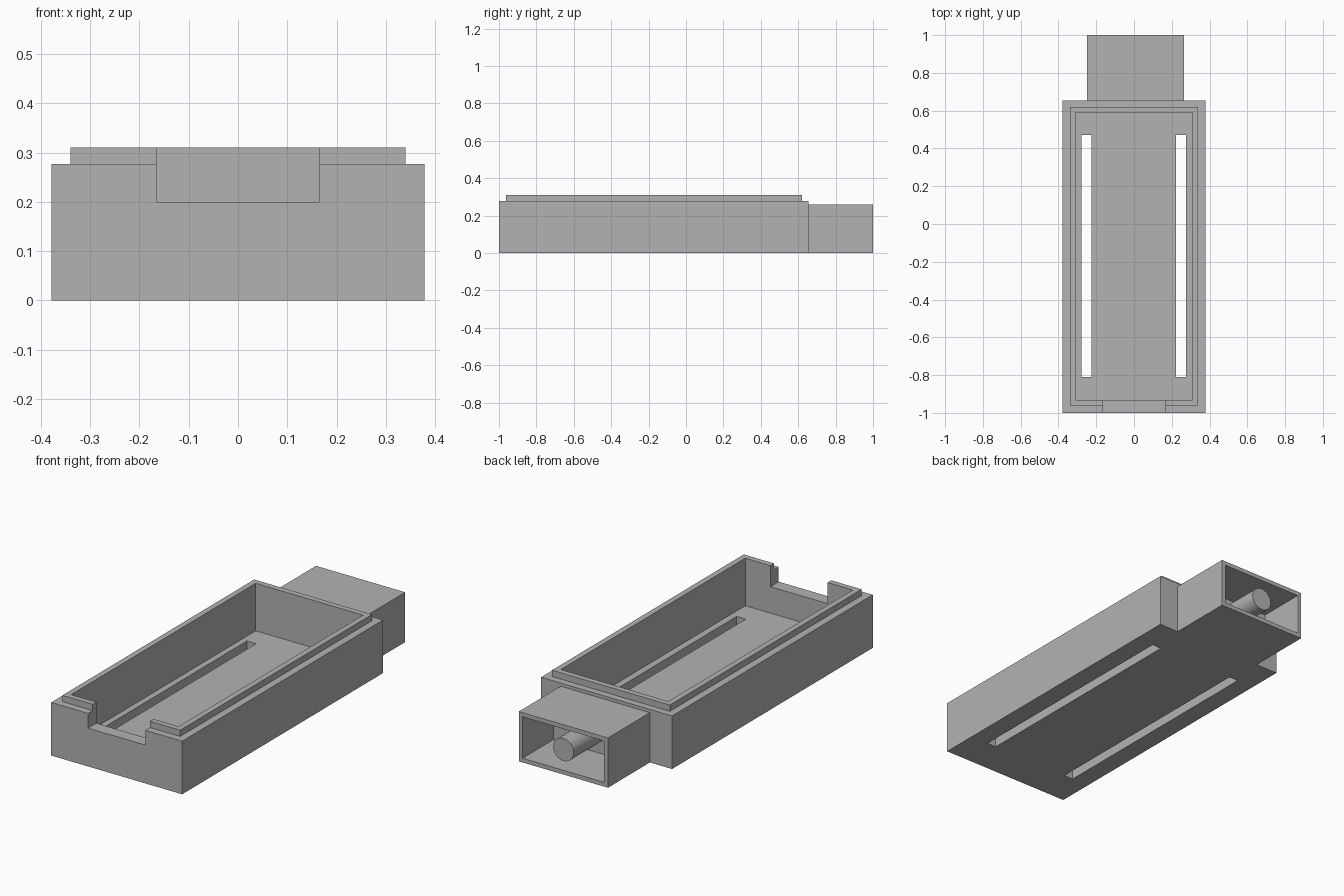
import bpy
import math

default = bpy.data.objects.get("Cube")
if default:
    bpy.data.objects.remove(default, do_unlink=True)

grey = bpy.data.materials.new("mid grey")
grey.use_nodes = True
colour = (0.45, 0.45, 0.45, 1)
grey.diffuse_color = colour
grey.node_tree.nodes["Principled BSDF"].inputs["Base Color"].default_value = colour


def box(name, x, y, z):
    """Box from (low, high) ranges on each axis."""
    bpy.ops.mesh.primitive_cube_add(size=1)
    ob = bpy.context.object
    ob.name = name
    ob.location = [(a + b) / 2 for a, b in (x, y, z)]
    ob.scale = [b - a for a, b in (x, y, z)]
    bpy.ops.object.transform_apply(location=True, rotation=False, scale=True)
    ob.data.materials.append(grey)
    return ob


def combine(target, tool, operation):
    """Apply a boolean and discard the tool object."""
    tool.hide_render = True
    mod = target.modifiers.new(operation.title(), 'BOOLEAN')
    mod.operation = operation
    mod.solver = 'EXACT'
    mod.object = tool
    bpy.context.view_layer.objects.active = target
    bpy.ops.object.modifier_apply(modifier=mod.name)
    bpy.data.objects.remove(tool, do_unlink=True)


HALF = 0.378      # half width of the tray
REAR = 0.655      # rear face of the tray
LIP_TOP = 0.31
FLOOR = 0.062

# Tray with a raised inner lip
tray = box("tray", (-HALF, HALF), (-1, REAR), (0, 0.277))
lip = box("lip", (-0.34, 0.34), (-0.962, 0.619), (0.1, LIP_TOP))
combine(tray, lip, 'UNION')

# Open compartment and front notch
combine(tray, box("compartment", (-0.31, 0.31), (-0.932, 0.589), (FLOOR, 1)), 'DIFFERENCE')
combine(tray, box("notch", (-0.165, 0.165), (-1.1, -0.8), (0.2, 1)), 'DIFFERENCE')

# Two long slots through the floor
for low, high in ((-0.279, -0.226), (0.222, 0.275)):
    combine(tray, box("slot", (low, high), (-0.81, 0.472), (-0.1, 0.15)), 'DIFFERENCE')

# Rear sleeve, hollowed from the back
LEFT, RIGHT, TOP, WALL = 0.265, -0.25, 0.26, 0.022
sleeve = box("rear_sleeve", (RIGHT, LEFT), (REAR, 1), (0, TOP))
combine(sleeve, box("sleeve_hollow", (RIGHT + WALL, LEFT - WALL), (0.745, 1.1),
                    (WALL, TOP - WALL)), 'DIFFERENCE')

# Round peg inside the sleeve
bpy.ops.mesh.primitive_cylinder_add(
    vertices=48, radius=0.059, depth=0.28,
    location=((LEFT + RIGHT) / 2, 0.86, TOP / 2), rotation=(math.pi / 2, 0, 0))
peg = bpy.context.object
peg.name = "round_peg"
peg.data.materials.append(grey)
bpy.ops.object.shade_smooth_by_angle(angle=math.radians(30))
